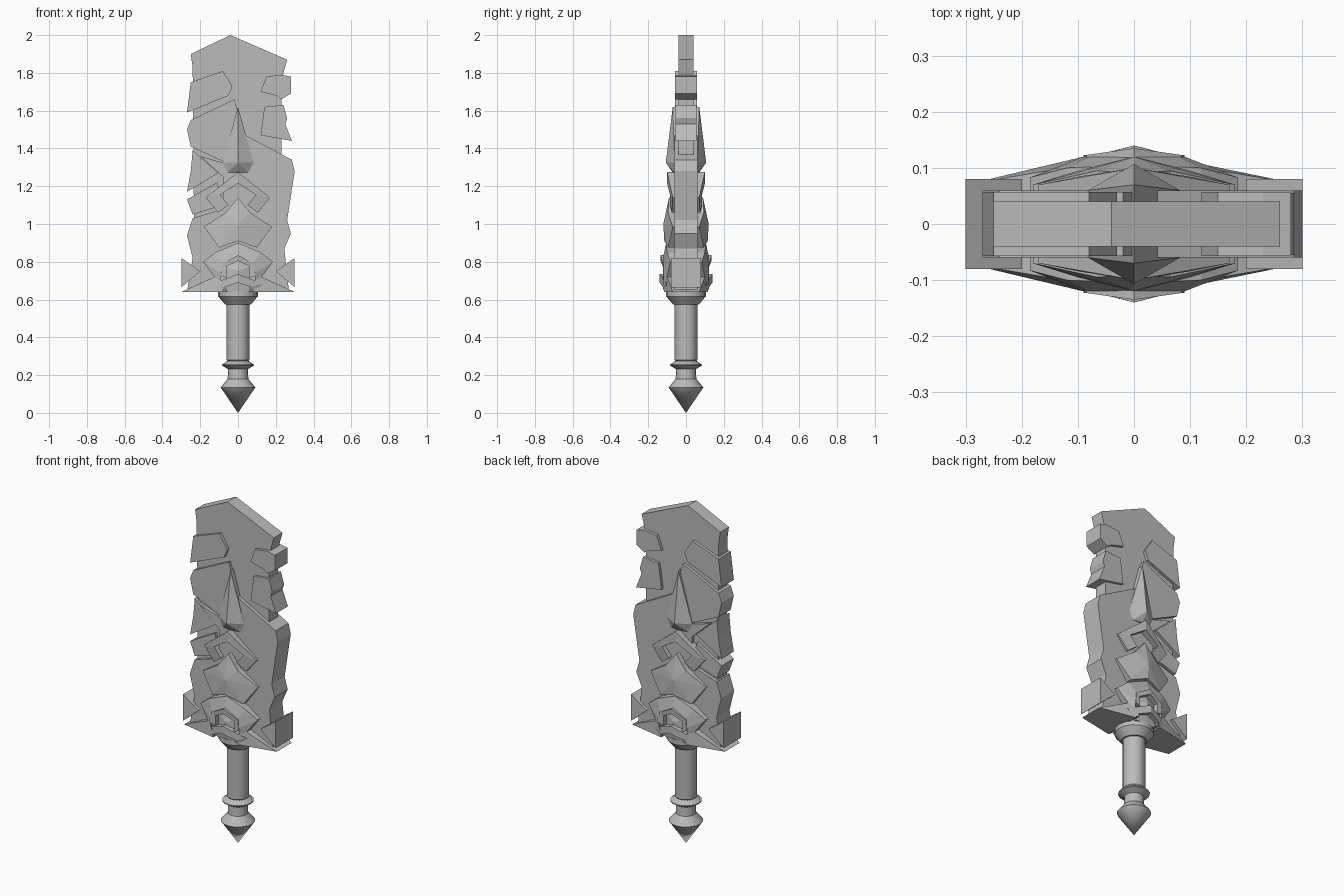
import bpy, bmesh, math

cube = bpy.data.objects.get("Cube")
if cube:
    bpy.data.objects.remove(cube)

stone = bpy.data.materials.new("plain_grey")
stone.use_nodes = True
GREY = (0.5, 0.5, 0.5, 1)
stone.diffuse_color = GREY
stone.node_tree.nodes["Principled BSDF"].inputs["Base Color"].default_value = GREY


def finish(name, bm):
    bmesh.ops.recalc_face_normals(bm, faces=bm.faces)
    mesh = bpy.data.meshes.new(name)
    bm.to_mesh(mesh)
    bm.free()
    mesh.materials.append(stone)
    ob = bpy.data.objects.new(name, mesh)
    bpy.context.collection.objects.link(ob)
    return ob


def thicken(name, faces):
    """Close front faces of (x, z, depth) points into a solid with a matching back."""
    bm = bmesh.new()
    verts = {}

    def vert(p, side):
        key = (p, side)
        if key not in verts:
            verts[key] = bm.verts.new((p[0], side * p[2], p[1]))
        return verts[key]

    edges = {}
    for f in faces:
        for side in (-1, 1):
            bm.faces.new([vert(p, side) for p in f])
        for a, b in zip(f, f[1:] + f[:1]):
            edges.setdefault(frozenset((a, b)), []).append((a, b))
    for used in edges.values():
        if len(used) == 1:
            a, b = used[0]
            bm.faces.new([vert(a, -1), vert(b, -1), vert(b, 1), vert(a, 1)])
    return finish(name, bm)


def plate(name, depth, outline):
    return thicken(name, [[(x, z, depth) for x, z in outline]])


def relief(name, stations):
    """Symmetric faceted ornament: strip between outer and inner points of one half."""
    faces = []
    for (a, b), (c, d) in zip(stations, stations[1:]):
        f = list(dict.fromkeys([a, c, d, b]))
        if len(f) > 2:
            faces.append(f)
            faces.append([(-x if x else x, z, y) for x, z, y in reversed(f)])
    return thicken(name, faces)


def fan(name, centre, outer):
    return relief(name, [(p, centre) for p in outer])


# Thin blade core
plate("blade_core", 0.04, [(-.04, 2), (.26, 1.87), (.23, 1.76), (.23, .66), (-.23, .66),
                           (-.24, 1.83), (-.25, 1.9)])

# Broken armour plates along the blade
plate("upper_right_plate", .057, [(-.27, 1.59), (-.25, 1.75), (-.08, 1.81), (-.03, 1.73),
                                  (-.05, 1.68)])
plate("middle_right_plate", .057, [(-.25, 1.55), (-.02, 1.66), (.04, 1.47), (.02, 1.3),
                                   (-.1, 1.34), (-.25, 1.41), (-.27, 1.5)])
plate("shard_plate", .057, [(-.24, 1.39), (-.105, 1.27), (-.27, 1.17), (-.25, 1.28)])
plate("lower_shard_plate", .057, [(-.27, 1.13), (-.11, 1.22), (-.08, 1.1), (-.24, 1.05)])
plate("upper_left_plate", .057, [(.12, 1.7), (.15, 1.78), (.23, 1.79), (.28, 1.78),
                                 (.28, 1.69), (.23, 1.66), (.2, 1.68)])
plate("middle_left_plate", .055, [(.14, 1.62), (.24, 1.63), (.26, 1.56), (.25, 1.53),
                                  (.285, 1.44), (.12, 1.47), (.13, 1.55)])
plate("main_plate", .06, [(.04, 1.47), (.285, 1.34), (.3, 1.28), (.26, 1.02), (.28, .95),
                          (.245, .87), (.27, .64), (-.27, .64), (-.24, .82), (-.27, .94),
                          (-.24, 1.03), (-.08, 1.08), (-.08, 1.25), (-.2, 1.36), (-.1, 1.33),
                          (.02, 1.3)])

# Corner wedges beside the base
for side, s in (("left", 1), ("right", -1)):
    plate(side + "_corner_wedge", .08, [(s * .3, .82), (s * .2, .75), (s * .3, .665)])

# Long ridged spike
fan("spike", (0, 1.325, .107),
    [(0, 1.62, .07), (.082, 1.325, .06), (.055, 1.272, .06), (0, 1.272, .07)])

# Chevron and star ornaments
relief("chevron", [((0, 1.275, .1), (0, 1.215, .1)),
                   ((.17, 1.14, .07), (.095, 1.155, .085)),
                   ((.105, 1.06, .075), (.05, 1.1, .085))])
fan("star", (0, 1.0, .12),
    [(0, 1.14, .09), (.065, 1.06, .095), (.18, .985, .07), (.1, .875, .095), (0, .91, .115)])

# Winged base with its arch and lower brow
relief("winged_base", [((0, .9, .105), (0, .83, .12)),
                       ((.12, .85, .1), (.08, .79, .12)),
                       ((.185, .8, .083), (.09, .74, .12)),
                       ((.125, .72, .1), (.09, .7, .12)),
                       ((.3, .64, .07), (.08, .64, .115))])
relief("arch", [((0, .835, .135), (0, .805, .135)),
                ((.085, .79, .123), (.06, .775, .123)),
                ((.09, .725, .123), (.06, .715, .123))])
fan("arch_stone", (0, .75, .115),
    [(0, .805, .1), (.06, .775, .095), (.065, .64, .095), (0, .64, .1)])
relief("brow", [((0, .735, .14), (0, .69, .14)),
                ((.13, .685, .105), (.07, .665, .122)),
                ((.1, .65, .105), (.065, .65, .12))])

# Turned handle with collar, ring and pointed pommel
PROFILE = [(0, 0), (.092, .135), (.055, .18), (.052, .232), (.084, .25), (.084, .256),
           (.056, .275), (.06, .28), (.06, .575), (.07, .575), (.105, .617), (.105, .645),
           (0, .645)]
bm = bmesh.new()
ring = [bm.verts.new((r, 0, z)) for r, z in PROFILE]
path = [bm.edges.new(pair) for pair in zip(ring, ring[1:])]
bmesh.ops.spin(bm, geom=ring + path, cent=(0, 0, 0), axis=(0, 0, 1),
               angle=math.tau, steps=16, use_merge=False)
bmesh.ops.remove_doubles(bm, verts=bm.verts, dist=.0005)
handle = finish("handle", bm)
bpy.ops.object.select_all(action="DESELECT")
handle.select_set(True)
bpy.context.view_layer.objects.active = handle
bpy.ops.object.shade_smooth_by_angle(angle=math.radians(30))
